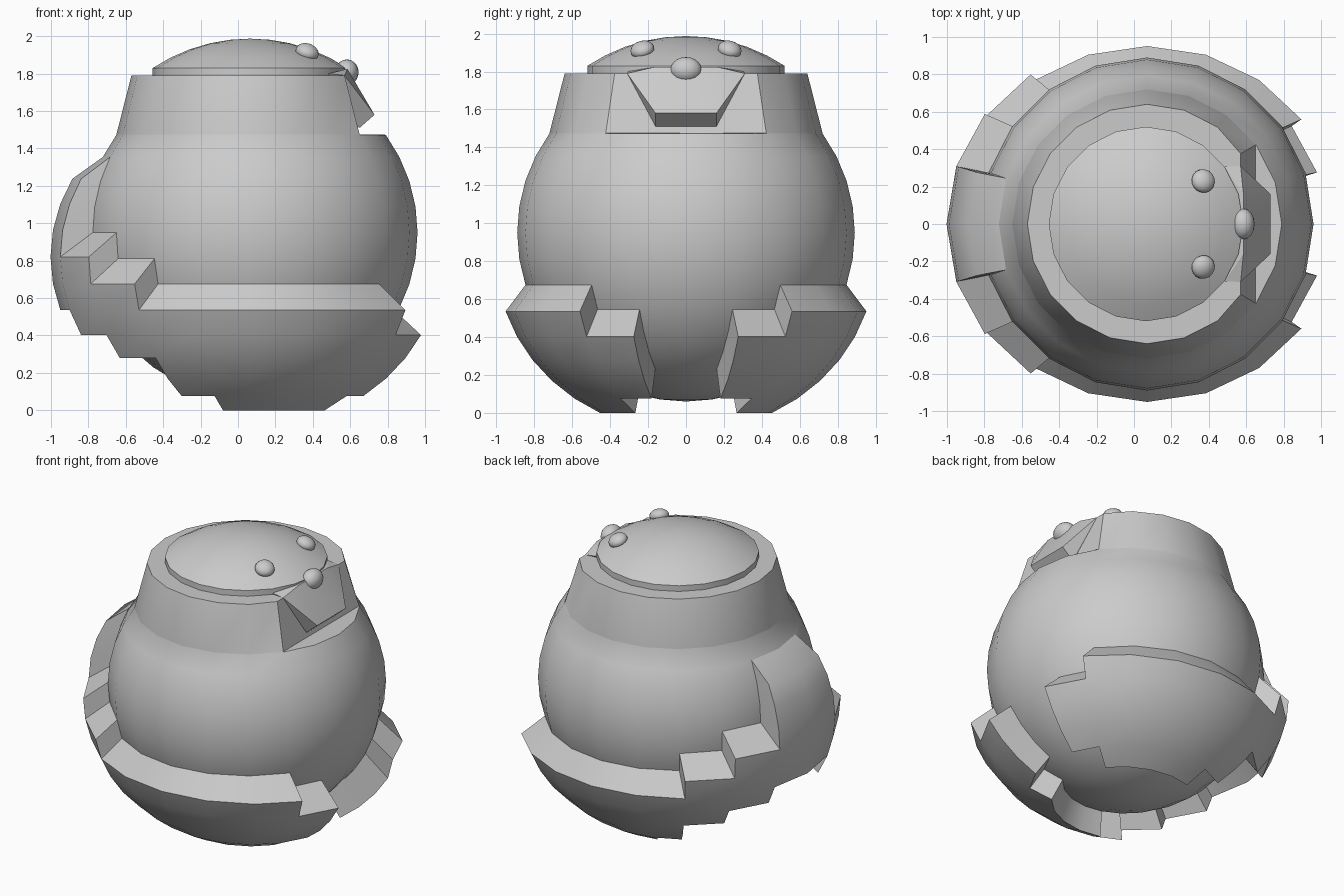
import bpy, bmesh
from math import sin, cos, radians, pi, hypot, atan2
from mathutils import Vector

if "Cube" in bpy.data.objects:
    bpy.data.objects.remove(bpy.data.objects["Cube"])

SEG = 20
CX, CZ, R = 0.07, 0.95, 0.89      # body ball


def finish(name, bm, angle=35):
    bmesh.ops.recalc_face_normals(bm, faces=bm.faces)
    me = bpy.data.meshes.new(name)
    bm.to_mesh(me)
    bm.free()
    ob = bpy.data.objects.new(name, me)
    bpy.context.collection.objects.link(ob)
    bpy.ops.object.select_all(action='DESELECT')
    ob.select_set(True)
    bpy.context.view_layer.objects.active = ob
    bpy.ops.object.shade_smooth_by_angle(angle=radians(angle))
    return ob


def lathe(name, rings, cx):
    """rings: (radius, z, largest x allowed)"""
    bm = bmesh.new()
    rows = []
    for r, z, xmax in rings:
        if r < 1e-4:
            rows.append([bm.verts.new((cx, 0, z))] * SEG)
        else:
            rows.append([bm.verts.new((min(cx + r * cos(2 * pi * i / SEG), xmax),
                                       r * sin(2 * pi * i / SEG), z)) for i in range(SEG)])
    for a, b in zip(rows, rows[1:]):
        for i in range(SEG):
            j = (i + 1) % SEG
            bm.faces.new(list(dict.fromkeys((a[i], a[j], b[j], b[i]))))
    return finish(name, bm)


# Ball body with a hood that is flattened at +x above a small ledge
lat = [radians(a) for a in range(-90, 37, 9)]
rings = [(R * cos(a), CZ + R * sin(a), 9) for a in lat]
rings += [(0.72, 1.475, 0.65), (0.64, 1.79, 0.57), (0.5, 1.79, 0.56), (0, 1.79, 9)]
lathe("body", rings, CX)

# Domed cap on top of the head
cap_r = 0.94
cap = [(0, 1.78, 9), (0.52, 1.78, 9), (0.52, 1.83, 9)]
for a in (27, 20, 13, 6.5, 0):
    cap.append((cap_r * sin(radians(a)), 1.987 - cap_r * (1 - cos(radians(a))), 9))
lathe("head_cap", cap, 0.064)

# Stepped shell: lower and upper latitude for each 18 degree column of one half
columns = {1: (-54, -27), 2: (-63, -18), 3: (-63, -18), 4: (-63, -18), 5: (-63, -18),
           6: (-54, -18), 7: (-36, -9), 8: (-27, 0), 9: (-18, 27)}
bm = bmesh.new()
grid = {}


def point(col, la):
    key = (col % SEG, la)
    if key not in grid:
        t, a = 2 * pi * col / SEG, radians(la)
        grid[key] = bm.verts.new((CX + R * cos(a) * cos(t), R * cos(a) * sin(t), CZ + R * sin(a)))
    return grid[key]


for c, (lo, hi) in columns.items():
    for col in (c, SEG - 1 - c):
        for la in range(lo, hi, 9):
            bm.faces.new((point(col, la), point(col + 1, la),
                          point(col + 1, la + 9), point(col, la + 9)))
ext = bmesh.ops.extrude_face_region(bm, geom=bm.faces[:])
for v in ext["geom"]:
    if isinstance(v, bmesh.types.BMVert):
        x, y, z = v.co
        v.co = (CX + (x - CX) * 1.205, y * 1.124, 0.82 + (z - CZ) * 1.034)
finish("stepped_shell", bm, 30)

# Visor wedge at the front of the hood
bm = bmesh.new()
for s in (-1, 1):
    for x, y, z in ((0.485, 0.306, 1.80), (0.57, 0.31, 1.79), (0.585, 0.16, 1.825),
                    (0.73, 0.16, 1.58), (0.65, 0.16, 1.51), (0.5, 0.16, 1.6)):
        bm.verts.new((x, s * y, z))
hull = bmesh.ops.convex_hull(bm, input=bm.verts[:])
junk = [g for g in hull["geom_interior"] if isinstance(g, bmesh.types.BMVert)]
bmesh.ops.delete(bm, geom=junk, context='VERTS')
finish("visor", bm, 15)


# Round studs: two on the cap, one larger on the visor
def stud(name, loc, scale, tilt=None):
    bm = bmesh.new()
    bmesh.ops.create_uvsphere(bm, u_segments=16, v_segments=10, radius=1)
    ob = finish(name, bm, 60)
    ob.location, ob.scale = loc, scale
    if tilt:
        ob.rotation_euler = Vector(tilt).to_track_quat('Z', 'Y').to_euler()


for side, s in (("right", 1), ("left", -1)):
    stud("stud_" + side, (0.37, s * 0.23, 1.915), (0.064, 0.064, 0.045), (0.3, s * 0.23, 0.86))
stud("stud_middle", (0.582, 0, 1.808), (0.063, 0.083, 0.068))
